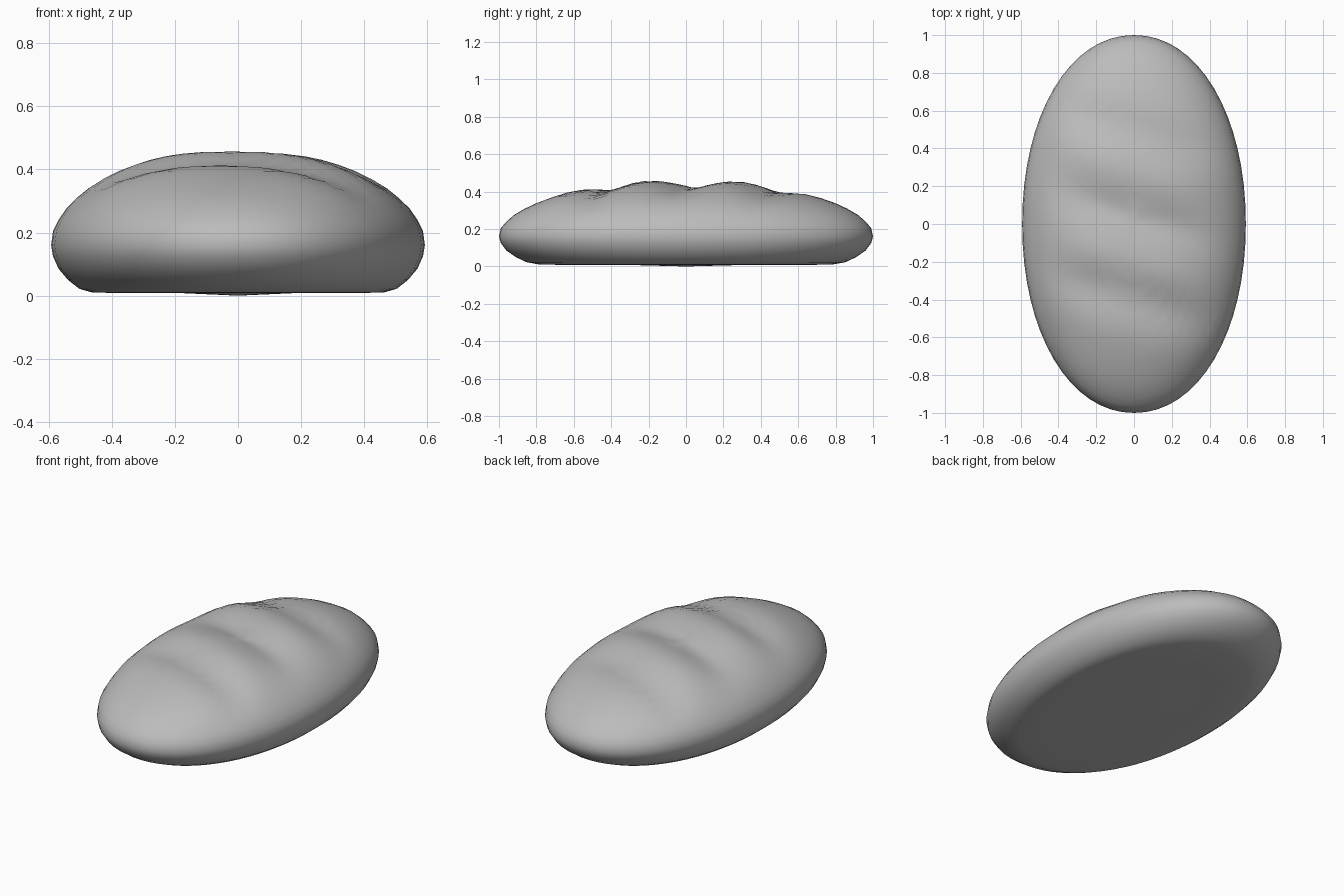
import bpy, bmesh, math
from mathutils import Vector

cube = bpy.data.objects.get("Cube")
if cube:
    bpy.data.objects.remove(cube, do_unlink=True)

HALF_W, HALF_L, SEGS = 0.592, 1.0, 64

# Half section from the underside rim to near the crown: (outline scale, height)
SECTION = [(0.3, 0.008), (0.6, 0.008), (0.78, 0.01), (0.85, 0.022), (0.91, 0.05),
           (0.96, 0.085), (0.99, 0.125), (1.0, 0.16), (0.99, 0.205), (0.96, 0.24),
           (0.92, 0.275), (0.86, 0.31), (0.8, 0.338), (0.72, 0.366), (0.64, 0.387),
           (0.56, 0.403), (0.48, 0.416), (0.4, 0.426), (0.32, 0.433), (0.24, 0.438),
           (0.16, 0.441), (0.08, 0.443)]


def bell(v, centre, width):
    return math.exp(-((v - centre) / width) ** 2)


def crust_relief(x, y):
    """Slanted baking scores with swollen ridges between them."""
    v = y + 0.3 * x
    relief = 0.018 * (bell(v, -0.2, 0.1) + bell(v, 0.28, 0.1)) + 0.008 * bell(v, -0.6, 0.1)
    relief -= 0.022 * (bell(v, -0.4, 0.08) + bell(v, 0.5, 0.08)) + 0.026 * bell(v, 0.05, 0.09)
    return relief * math.exp(-(abs(x) / 0.4) ** 4)


def outline(angle, scale):
    c, s = math.cos(angle), math.sin(angle)
    power = 0.96
    return (scale * HALF_W * math.copysign(abs(c) ** power, c),
            scale * HALF_L * math.copysign(abs(s) ** power, s))


# Loaf: concentric rings from the flat underside over the crust
bm = bmesh.new()
rings = []
for scale, z in SECTION:
    ring = []
    for i in range(SEGS):
        x, y = outline(math.tau * i / SEGS, scale)
        top = crust_relief(x, y) if z > 0.3 else 0
        ring.append(bm.verts.new((x, y, z + top)))
    rings.append(ring)
for low, high in zip(rings, rings[1:]):
    for i in range(SEGS):
        j = (i + 1) % SEGS
        bm.faces.new((low[i], low[j], high[j], high[i]))

# Close the underside and the crown
base = bm.verts.new((0, 0, 0))
crown = bm.verts.new((0, 0, 0.443 + crust_relief(0, 0)))
for i in range(SEGS):
    j = (i + 1) % SEGS
    bm.faces.new((base, rings[0][j], rings[0][i]))
    bm.faces.new((crown, rings[-1][i], rings[-1][j]))
bmesh.ops.recalc_face_normals(bm, faces=bm.faces)
mesh = bpy.data.meshes.new("loaf")
bm.to_mesh(mesh)
bm.free()
loaf = bpy.data.objects.new("loaf", mesh)
bpy.context.collection.objects.link(loaf)

# Plain grey crust
grey = bpy.data.materials.new("grey crust")
grey.use_nodes = True
colour = (0.5, 0.5, 0.5, 1)
grey.diffuse_color = colour
grey.node_tree.nodes["Principled BSDF"].inputs["Base Color"].default_value = colour
mesh.materials.append(grey)

bpy.ops.object.select_all(action="DESELECT")
loaf.select_set(True)
bpy.context.view_layer.objects.active = loaf
bpy.ops.object.shade_smooth_by_angle(angle=math.radians(50))
